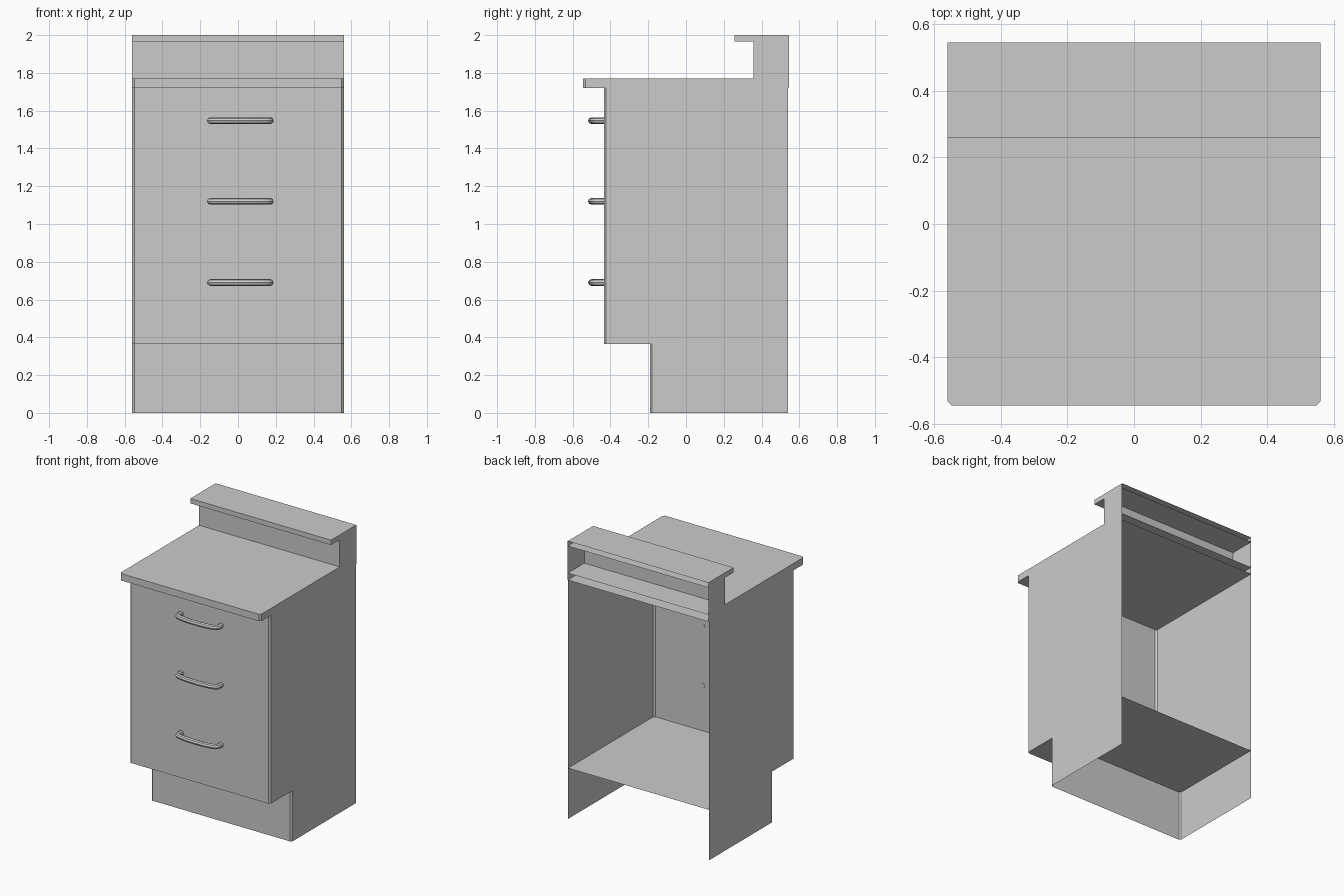
import bpy, bmesh

if "Cube" in bpy.data.objects:
    bpy.data.objects.remove(bpy.data.objects["Cube"])

W = 0.56  # half width of the cabinet


def shell(name, front, back, z0, z1, chamfer=0.0, bottom=False, top=False):
    """Open-backed box of thin sheets, with optional chamfered front corners."""
    half = [(W, back), (W, front + chamfer)]
    if chamfer:
        half.append((W - chamfer, front))
    outline = [(-x, y) for x, y in half] + half[::-1]
    bm = bmesh.new()
    low = [bm.verts.new((x, y, z0)) for x, y in outline]
    high = [bm.verts.new((x, y, z1)) for x, y in outline]
    for i in range(len(outline) - 1):
        bm.faces.new((low[i], low[i + 1], high[i + 1], high[i]))
    if bottom:
        bm.faces.new(low[::-1])
    if top:
        bm.faces.new(high)
    mesh = bpy.data.meshes.new(name)
    bm.to_mesh(mesh)
    bm.free()
    obj = bpy.data.objects.new(name, mesh)
    bpy.context.collection.objects.link(obj)


def handle(name, z):
    """Bowed tubular pull with two bent posts."""
    half = [(0.159, -0.433), (0.159, -0.465), (0.156, -0.477), (0.147, -0.485),
            (0.125, -0.491), (0.075, -0.498), (0.025, -0.501)]
    path = [(-x, y) for x, y in half] + half[::-1]
    curve = bpy.data.curves.new(name, 'CURVE')
    curve.dimensions = '3D'
    curve.bevel_depth = 0.0175
    curve.bevel_resolution = 2
    curve.use_fill_caps = True
    spline = curve.splines.new('POLY')
    spline.points.add(len(path) - 1)
    for p, (x, y) in zip(spline.points, path):
        p.co = (x + 0.0125, y, z, 1)
    obj = bpy.data.objects.new(name, curve)
    bpy.context.collection.objects.link(obj)
    bpy.ops.object.select_all(action='DESELECT')
    obj.select_set(True)
    bpy.context.view_layer.objects.active = obj
    bpy.ops.object.convert(target='MESH')
    bpy.ops.object.shade_smooth_by_angle()


# Recessed plinth and cabinet body with its floor
shell("plinth", -0.19, 0.541, 0.0, 0.365, chamfer=0.011)
shell("cabinet_body", -0.435, 0.541, 0.365, 1.72, chamfer=0.011, bottom=True)

# Worktop, upstand and overhanging ledge
shell("worktop", -0.545, 0.545, 1.72, 1.77, chamfer=0.012, bottom=True, top=True)
shell("upstand", 0.357, 0.545, 1.77, 1.965)
shell("ledge", 0.258, 0.545, 1.965, 2.0, bottom=True, top=True)

# Three drawer handles
for i, z in enumerate((0.69, 1.12, 1.547)):
    handle(f"drawer_handle_{i + 1}", z)
